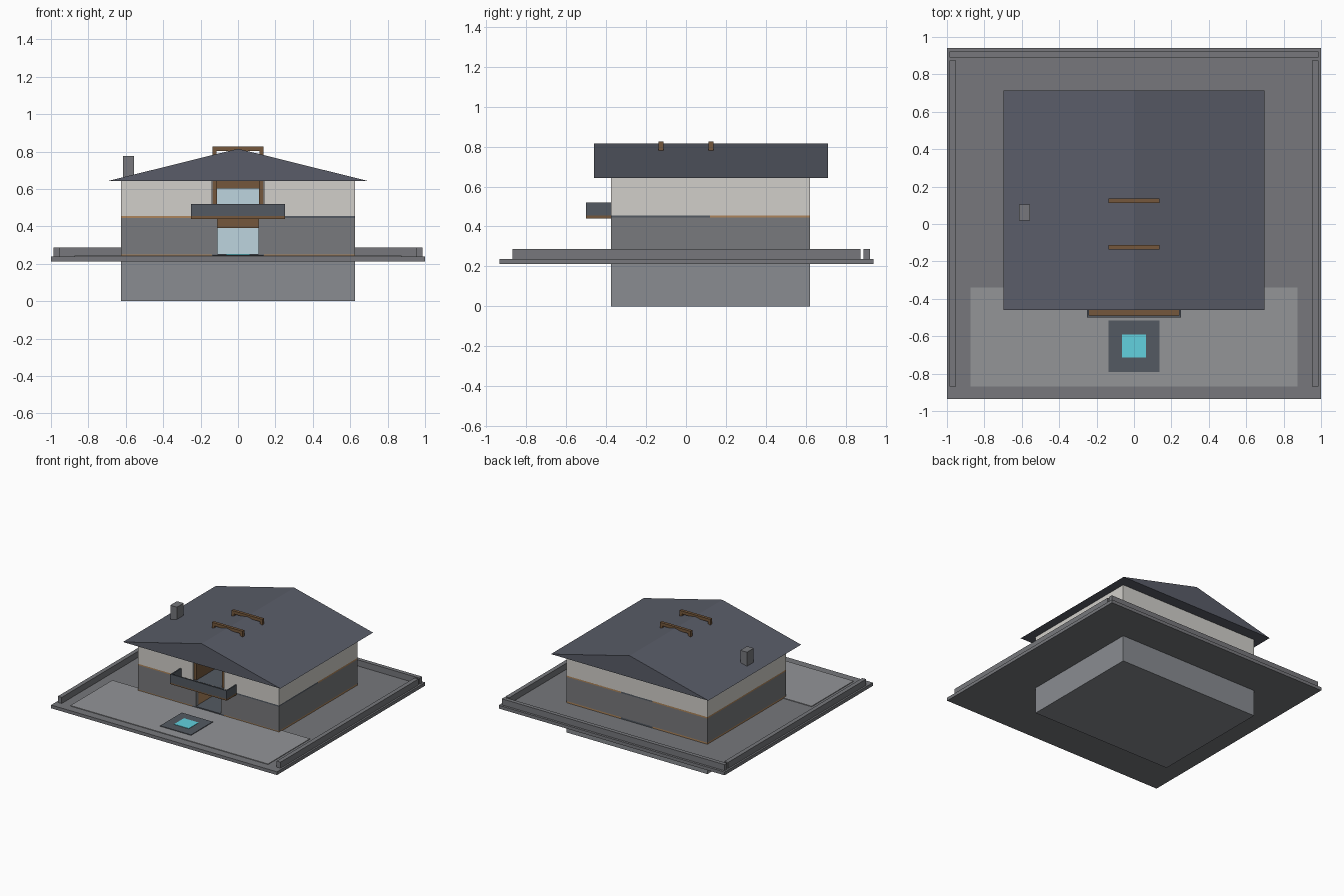
import bpy, bmesh

if "Cube" in bpy.data.objects:
    bpy.data.objects.remove(bpy.data.objects["Cube"])


def material(name, r, g, b):
    m = bpy.data.materials.new(name)
    lin = [(c / 255) ** 2.2 for c in (r, g, b)]
    m.diffuse_color = (*lin, 1)
    m.use_nodes = True
    m.node_tree.nodes["Principled BSDF"].inputs["Base Color"].default_value = m.diffuse_color
    return m


STONE = material("stone", 118, 119, 123)
BASE = material("foundation_grey", 136, 139, 144)
PAVING = material("paving", 146, 147, 150)
WALL = material("lower_wall", 120, 121, 124)
PLASTER = material("plaster", 208, 206, 201)
ROOF = material("roof_slate", 90, 93, 104)
SLATE = material("dark_tile", 84, 90, 98)
WOOD = material("dark_wood", 116, 88, 62)
OAK = material("oak", 172, 132, 92)
GLASS = material("glass", 188, 212, 222)
WATER = material("water", 98, 208, 222)


def mesh_object(name, verts, faces, mat):
    me = bpy.data.meshes.new(name)
    me.from_pydata(verts, [], faces)
    bm = bmesh.new()
    bm.from_mesh(me)
    bmesh.ops.recalc_face_normals(bm, faces=bm.faces)
    bm.to_mesh(me)
    bm.free()
    me.materials.append(mat)
    ob = bpy.data.objects.new(name, me)
    bpy.context.collection.objects.link(ob)
    return ob


def prism(name, profile, y0, y1, mat):
    """Extrude an (x, z) profile from y0 to y1."""
    n = len(profile)
    verts = [(x, y, z) for y in (y0, y1) for x, z in profile]
    faces = [tuple(range(n)), tuple(range(2 * n - 1, n - 1, -1))]
    faces += [(i, (i + 1) % n, (i + 1) % n + n, i + n) for i in range(n)]
    return mesh_object(name, verts, faces, mat)


def box(name, x, y, z, mat):
    profile = [(x[0], z[0]), (x[1], z[0]), (x[1], z[1]), (x[0], z[1])]
    return prism(name, profile, y[0], y[1], mat)


W, F, B = 0.625, -0.375, 0.622      # house half width, front and back
T = 0.03                            # wall thickness

# foundation and plot
box("foundation", (-W, W), (F, B), (0, 0.215), BASE)
box("plot_slab", (-1, 1), (-0.935, 0.94), (0.212, 0.238), STONE)
for side, s in (("left", -1), ("right", 1)):
    box(f"{side}_garden_wall", sorted((s * 0.952, s * 0.986)), (-0.87, 0.875), (0.238, 0.287), STONE)
box("back_garden_wall", (-0.986, 0.986), (0.89, 0.922), (0.238, 0.287), STONE)

# terrace and pool
box("terrace", (-0.875, 0.875), (-0.87, -0.34), (0.238, 0.243), PAVING)
box("pool_surround", (-0.137, 0.137), (-0.79, -0.515), (0.238, 0.248), SLATE)
box("pool_water", (-0.065, 0.065), (-0.715, -0.59), (0.24, 0.251), WATER)


def storey(name, z0, z1, half_opening, mat):
    """Four outer walls with an entrance gap in the front one."""
    z = (z0, z1)
    for side, s in (("left", -1), ("right", 1)):
        box(f"{name}_{side}_wall", sorted((s * (W - T), s * W)), (F, B), z, mat)
        box(f"{name}_front_{side}_wall", sorted((s * half_opening, s * (W - T))), (F, F + T), z, mat)
    box(f"{name}_back_wall", (T - W, W - T), (B - T, B), z, mat)


storey("lower", 0.25, 0.445, 0.11, WALL)
storey("upper", 0.455, 0.645, 0.138, PLASTER)

# room floors, visible as thin bands around the house
ground, upper = (0.236, 0.251), (0.444, 0.456)
box("ground_floor_left", (-W, -0.14), (F, B), ground, OAK)
box("ground_floor_right", (0.14, W), (F, B), ground, OAK)
box("ground_hall_floor", (-0.14, 0.14), (F, B), ground, SLATE)
box("upper_floor_left", (-W, -0.14), (F, B), upper, OAK)
box("upper_hall_floor", (-0.14, 0.14), (F, B), upper, SLATE)
box("upper_floor_right_front", (0.14, W), (F, 0.12), upper, SLATE)
box("upper_floor_right_back", (0.14, W), (0.12, B), upper, OAK)

# recessed entrance hall with glazing
for side, s in (("left", -1), ("right", 1)):
    for level, z, mat in (("lower", (0.251, 0.444), OAK), ("upper", (0.456, 0.642), WOOD)):
        box(f"{level}_hall_{side}_panel", sorted((s * 0.113, s * 0.137)), (F + 0.012, 0.15), z, mat)
for level, z0, zh, z1 in (("lower", 0.251, 0.39, 0.444), ("upper", 0.456, 0.602, 0.642)):
    box(f"{level}_glazing", (-0.113, 0.113), (-0.13, -0.12), (z0, zh), GLASS)
    box(f"{level}_glazing_header", (-0.113, 0.113), (-0.14, -0.115), (zh, z1), WOOD)

# balcony
box("balcony_floor", (-0.25, 0.25), (-0.5, F), (0.44, 0.455), WOOD)
box("balcony_front_rail", (-0.25, 0.25), (-0.5, -0.49), (0.45, 0.52), SLATE)
for side, s in (("left", -1), ("right", 1)):
    box(f"balcony_{side}_rail", sorted((s * 0.24, s * 0.25)), (-0.49, F), (0.45, 0.52), SLATE)

# gable roof and chimney
prism("roof", [(-0.697, 0.642), (0.697, 0.642), (0, 0.815)], -0.46, 0.713, ROOF)
box("chimney", (-0.614, -0.555), (0.02, 0.105), (0.645, 0.775), STONE)

# timber portals breaking through the ridge
for name, y in (("front", -0.125), ("back", 0.125)):
    profile = [(-0.136, 0.76), (-0.114, 0.76), (-0.114, 0.803), (0.114, 0.803),
               (0.114, 0.76), (0.136, 0.76), (0.136, 0.827), (-0.136, 0.827)]
    prism(f"{name}_ridge_portal", profile, y - 0.012, y + 0.012, WOOD)
